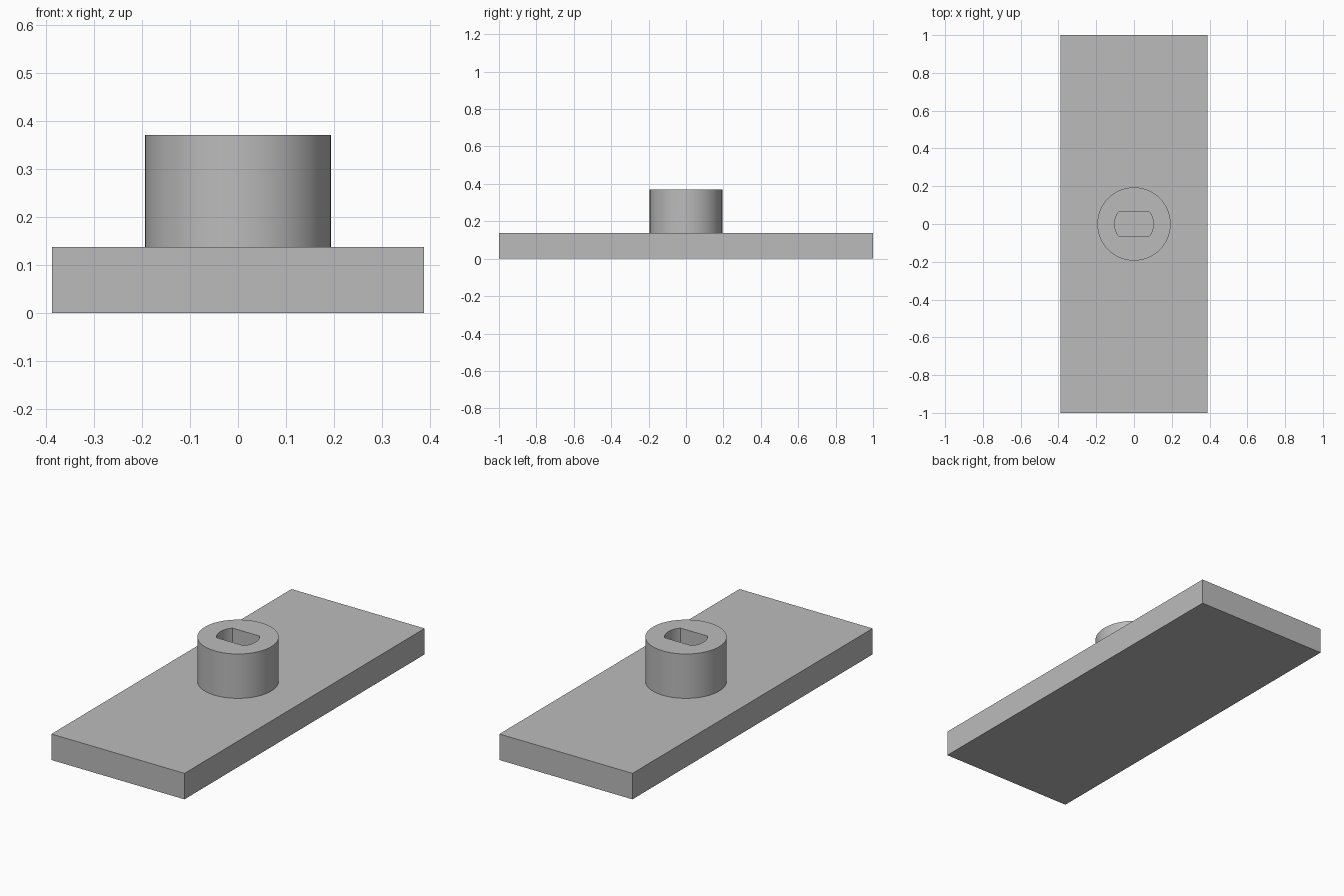
import bpy
import bmesh
from math import sin, cos, tau, radians

if "Cube" in bpy.data.objects:
    bpy.data.objects.remove(bpy.data.objects["Cube"])

WIDTH, LENGTH, PLATE_TOP, BOSS_TOP = 0.776, 2.0, 0.137, 0.371
BOSS_RADIUS, SLOT_RADIUS, SLOT_HALF = 0.194, 0.1027, 0.066
SEGMENTS = 72

grey = bpy.data.materials.new("plain grey")
grey.use_nodes = True
colour = (0.5, 0.5, 0.5, 1)
grey.diffuse_color = colour
grey.node_tree.nodes["Principled BSDF"].inputs["Base Color"].default_value = colour


def add_object(name, bm):
    bmesh.ops.recalc_face_normals(bm, faces=bm.faces[:])
    mesh = bpy.data.meshes.new(name)
    bm.to_mesh(mesh)
    bm.free()
    mesh.materials.append(grey)
    obj = bpy.data.objects.new(name, mesh)
    bpy.context.collection.objects.link(obj)
    return obj


# Flat rectangular base
bm = bmesh.new()
bmesh.ops.create_cube(bm, size=1)
bmesh.ops.scale(bm, vec=(WIDTH, LENGTH, PLATE_TOP), verts=bm.verts)
bmesh.ops.translate(bm, vec=(0, 0, PLATE_TOP / 2), verts=bm.verts)
add_object("base_plate", bm)

# Round boss with a flat-sided slot down to the plate
bm = bmesh.new()


def ring(radius, z, limit):
    points = []
    for i in range(SEGMENTS):
        a = tau * i / SEGMENTS
        y = max(-limit, min(limit, radius * sin(a)))
        points.append(bm.verts.new((radius * cos(a), y, z)))
    return points


rings = [ring(BOSS_RADIUS, PLATE_TOP, 1), ring(BOSS_RADIUS, BOSS_TOP, 1),
         ring(SLOT_RADIUS, BOSS_TOP, SLOT_HALF), ring(SLOT_RADIUS, PLATE_TOP, SLOT_HALF)]
for lower, upper in zip(rings, rings[1:] + rings[:1]):
    for i in range(SEGMENTS):
        j = (i + 1) % SEGMENTS
        bm.faces.new((lower[i], lower[j], upper[j], upper[i]))
boss = add_object("slotted_boss", bm)

# Smooth round walls, crisp rims and slot corners
bpy.ops.object.select_all(action="DESELECT")
boss.select_set(True)
bpy.context.view_layer.objects.active = boss
bpy.ops.object.shade_smooth_by_angle(angle=radians(30))
